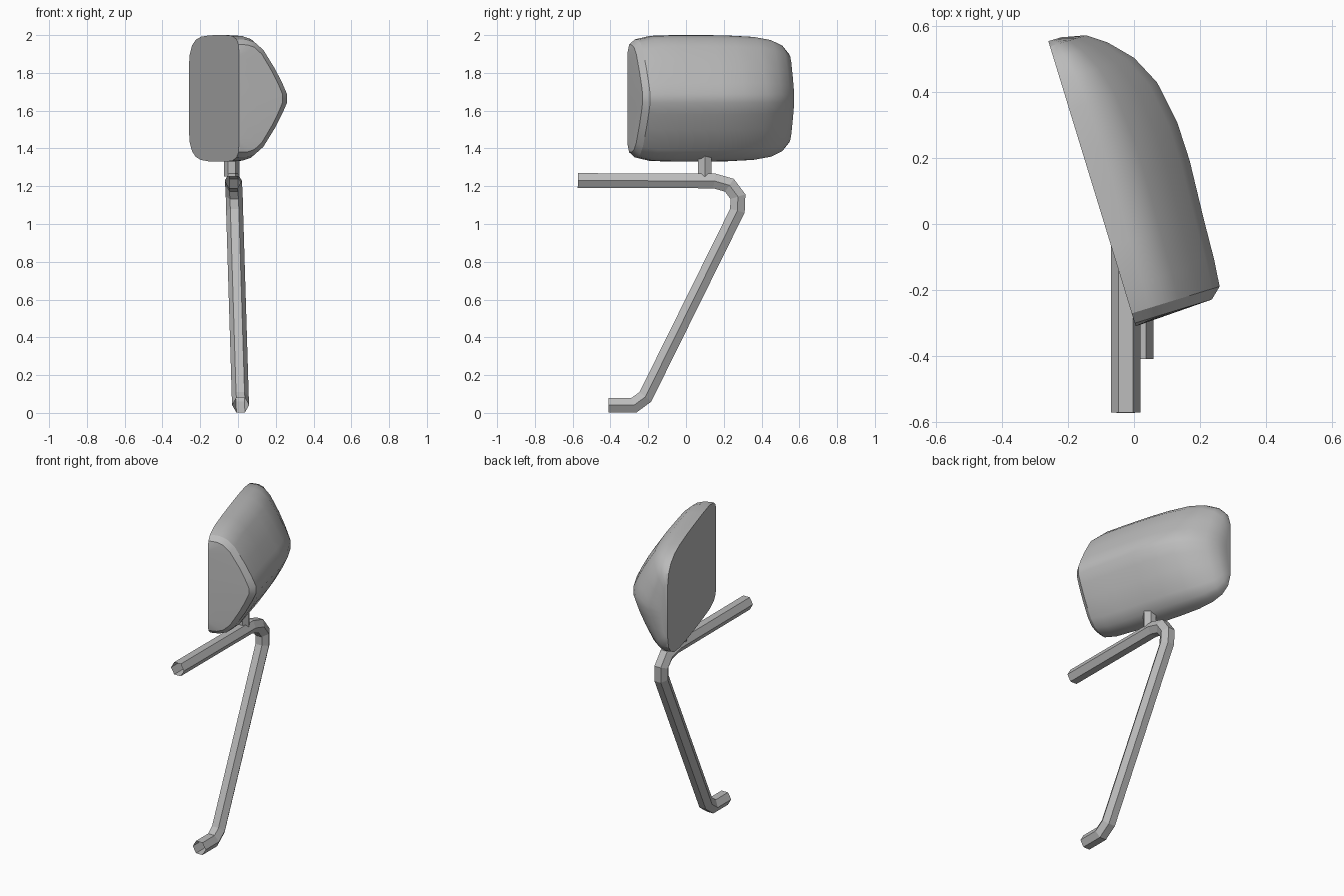
import bpy, bmesh, math
from mathutils import Vector

cube = bpy.data.objects.get("Cube")
if cube:
    bpy.data.objects.remove(cube, do_unlink=True)

grey = bpy.data.materials.new("plain grey")
grey.use_nodes = True
colour = (0.5, 0.5, 0.5, 1)
grey.diffuse_color = colour
grey.node_tree.nodes["Principled BSDF"].inputs["Base Color"].default_value = colour


def loft(name, rings, closed=True, caps=True, angle=0):
    """Skin a list of equal-length rings of points."""
    bm = bmesh.new()
    rows = [[bm.verts.new(p) for p in ring] for ring in rings]
    count = len(rows[0])
    for a, b in zip(rows, rows[1:]):
        for i in range(count if closed else count - 1):
            j = (i + 1) % count
            bm.faces.new((a[i], a[j], b[j], b[i]))
    if caps:
        bm.faces.new(rows[0])
        bm.faces.new(rows[-1])
    if not closed:
        # flat mirror glass across the open side
        bm.faces.new([r[0] for r in rows] + [r[-1] for r in reversed(rows)])
    bmesh.ops.recalc_face_normals(bm, faces=bm.faces)
    mesh = bpy.data.meshes.new(name)
    bm.to_mesh(mesh)
    bm.free()
    mesh.materials.append(grey)
    obj = bpy.data.objects.new(name, mesh)
    bpy.context.collection.objects.link(obj)
    if angle:
        bpy.ops.object.select_all(action='DESELECT')
        obj.select_set(True)
        bpy.context.view_layer.objects.active = obj
        bpy.ops.object.shade_smooth_by_angle(angle=math.radians(angle))
    return obj


# Mirror housing: stations of (distance along glass, half height, depth)
along = Vector((-0.293, 0.956, 0))
back = Vector((0.956, 0.293, 0))
centre = Vector((-0.1275, 0.1225, 1.665))
stations = [(-0.4525, 0.24, 0.01), (-0.443, 0.285, 0.245), (-0.412, 0.312, 0.279),
            (-0.33, 0.331, 0.287), (-0.2, 0.335, 0.293), (-0.02, 0.335, 0.304),
            (0.1, 0.333, 0.302), (0.236, 0.326, 0.279), (0.328, 0.31, 0.234),
            (0.395, 0.28, 0.172), (0.436, 0.235, 0.115), (0.4525, 0.17, 0.04)]
# Section of (height fraction, depth fraction)
half = [(1, 0), (0.995, 0.2), (0.95, 0.36), (0.82, 0.53), (0.5, 0.76), (0.25, 0.91), (0.07, 1)]
section = half + [(-h, d) for h, d in reversed(half)]
loft("mirror_housing",
     [[centre + along * u + back * (d * depth) + Vector((0, 0, h * height))
       for h, d in section] for u, height, depth in stations],
     closed=False, angle=28)

# Bent six-sided support tube with open ends
path = [Vector(p) for p in (
    (-0.025, -0.573, 1.23), (-0.025, 0.15, 1.228), (-0.023, 0.23, 1.205),
    (-0.02, 0.275, 1.145), (-0.018, 0.272, 1.07), (0.012, -0.215, 0.085),
    (0.014, -0.275, 0.041), (0.014, -0.41, 0.041))]
radius = 0.045
side = Vector((1, 0, 0))
rings = []
for i, p in enumerate(path):
    before = (p - path[i - 1]).normalized() if i else None
    after = (path[i + 1] - p).normalized() if i + 1 < len(path) else before
    before = before or after
    normal = side.cross((before + after).normalized()).normalized()
    stretch = 1 / math.cos(before.angle(after) / 2)
    rings.append([p + side * radius * math.cos(k * math.pi / 3)
                  + normal * radius * stretch * math.sin(k * math.pi / 3) for k in range(6)])
loft("support_tube", rings, caps=False)

# Short six-sided post joining tube and housing
loft("mounting_post",
     [[Vector((-0.033 + 0.041 * math.cos(k * math.pi / 3),
               0.1 + 0.041 * math.sin(k * math.pi / 3), z)) for k in range(6)]
      for z in (1.252, 1.36)])
